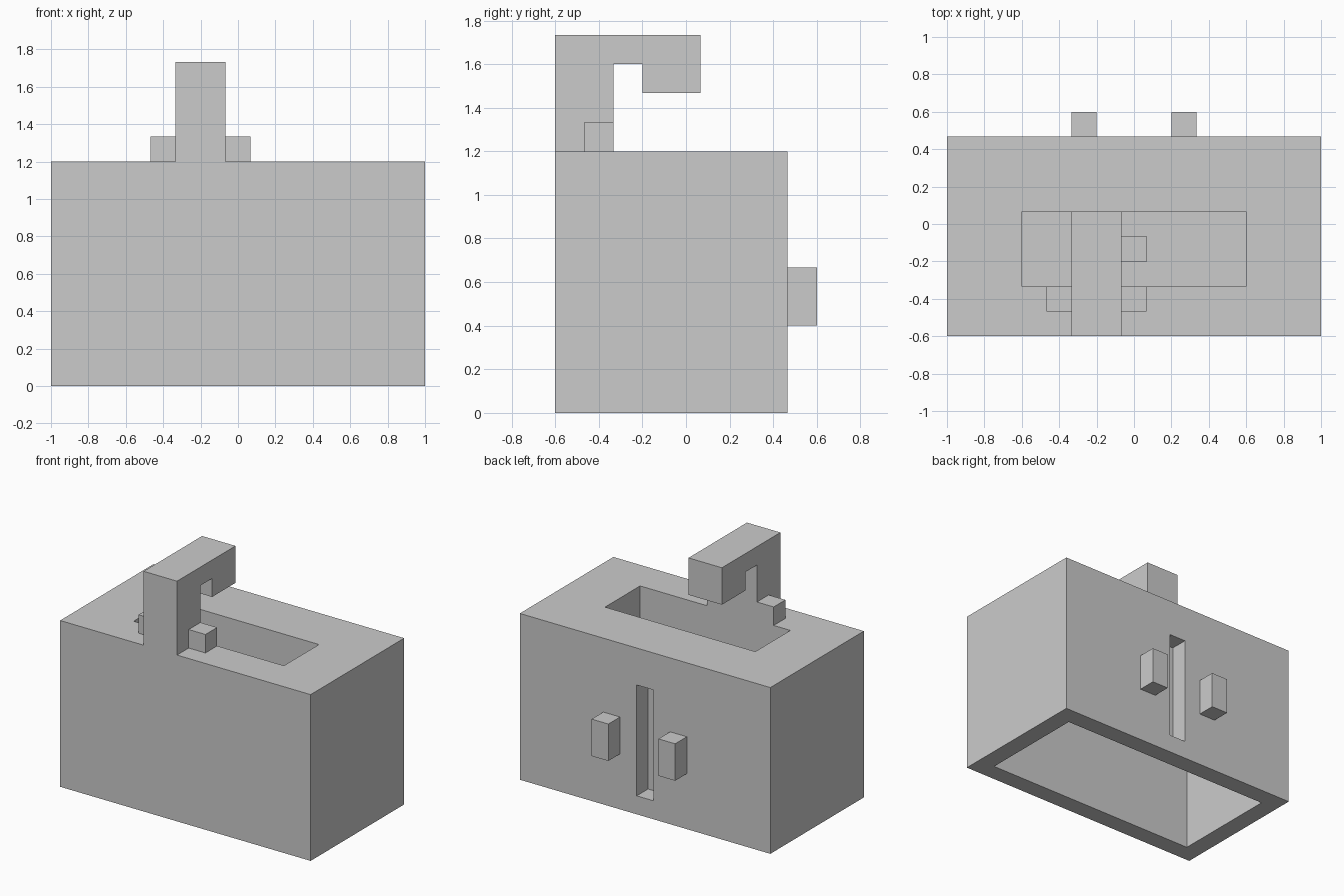
import bpy, bmesh

if "Cube" in bpy.data.objects:
    bpy.data.objects.remove(bpy.data.objects["Cube"])

U = 2 / 15          # grid module: the whole model snaps to it
Y0 = -0.6           # front plane
SKIN = 0.004        # thin backing left behind recesses


def box(name, x, y, z):
    """Axis-aligned box from (min, max) pairs."""
    bm = bmesh.new()
    bmesh.ops.create_cube(bm, size=1)
    for v in bm.verts:
        for i, (lo, hi) in enumerate((x, y, z)):
            v.co[i] = lo if v.co[i] < 0 else hi
    return add(name, bm)


def add(name, bm):
    bmesh.ops.recalc_face_normals(bm, faces=bm.faces)
    me = bpy.data.meshes.new(name)
    bm.to_mesh(me)
    bm.free()
    ob = bpy.data.objects.new(name, me)
    bpy.context.collection.objects.link(ob)
    return ob


def cut(target, name, x, y, z):
    cutter = box(name, x, y, z)
    mod = target.modifiers.new(name, 'BOOLEAN')
    mod.operation = 'DIFFERENCE'
    mod.solver = 'EXACT'
    mod.object = cutter
    bpy.context.view_layer.objects.active = target
    bpy.ops.object.modifier_apply(modifier=name)
    bpy.data.objects.remove(cutter)


# Cabinet with open underside, basin, drain and the gap between the doors
cabinet = box("cabinet", (-1, 1), (Y0, Y0 + 8 * U), (0, 9 * U))
cut(cabinet, "hollow", (-1 + U, 1 - U), (Y0 + U, Y0 + 7 * U), (-0.1, 6 * U))
cut(cabinet, "basin", (-0.6, 0.6), (Y0 + 2 * U, Y0 + 5 * U), (7 * U, 1.3))
cut(cabinet, "drain", (-U / 2, U / 2), (Y0 + 3 * U, Y0 + 4 * U), (6 * U + SKIN, 7.5 * U))
cut(cabinet, "door_gap", (-U / 2, U / 2), (Y0 + 7 * U + SKIN, 0.7), (U, 7 * U))

# Door handles on the back
for side, x in (("left", -2.5 * U), ("right", 1.5 * U)):
    box("door_handle_" + side, (x, x + U), (Y0 + 8 * U, Y0 + 9 * U), (3 * U, 5 * U))

# Hooked faucet: side profile (y, z in modules) extruded along x
profile = [(0, 9), (2, 9), (2, 12), (3, 12), (3, 11), (5, 11), (5, 13), (0, 13)]
bm = bmesh.new()
face = bm.faces.new([bm.verts.new((-2.5 * U, Y0 + y * U, z * U)) for y, z in profile])
ext = bmesh.ops.extrude_face_region(bm, geom=[face], use_keep_orig=True)
bmesh.ops.translate(bm, vec=(2 * U, 0, 0),
                    verts=[g for g in ext["geom"] if isinstance(g, bmesh.types.BMVert)])
add("faucet", bm)

# Tap knobs either side of the faucet
for side, x in (("left", -3.5 * U), ("right", -0.5 * U)):
    box("tap_knob_" + side, (x, x + U), (Y0 + U, Y0 + 2 * U), (9 * U, 10 * U))
